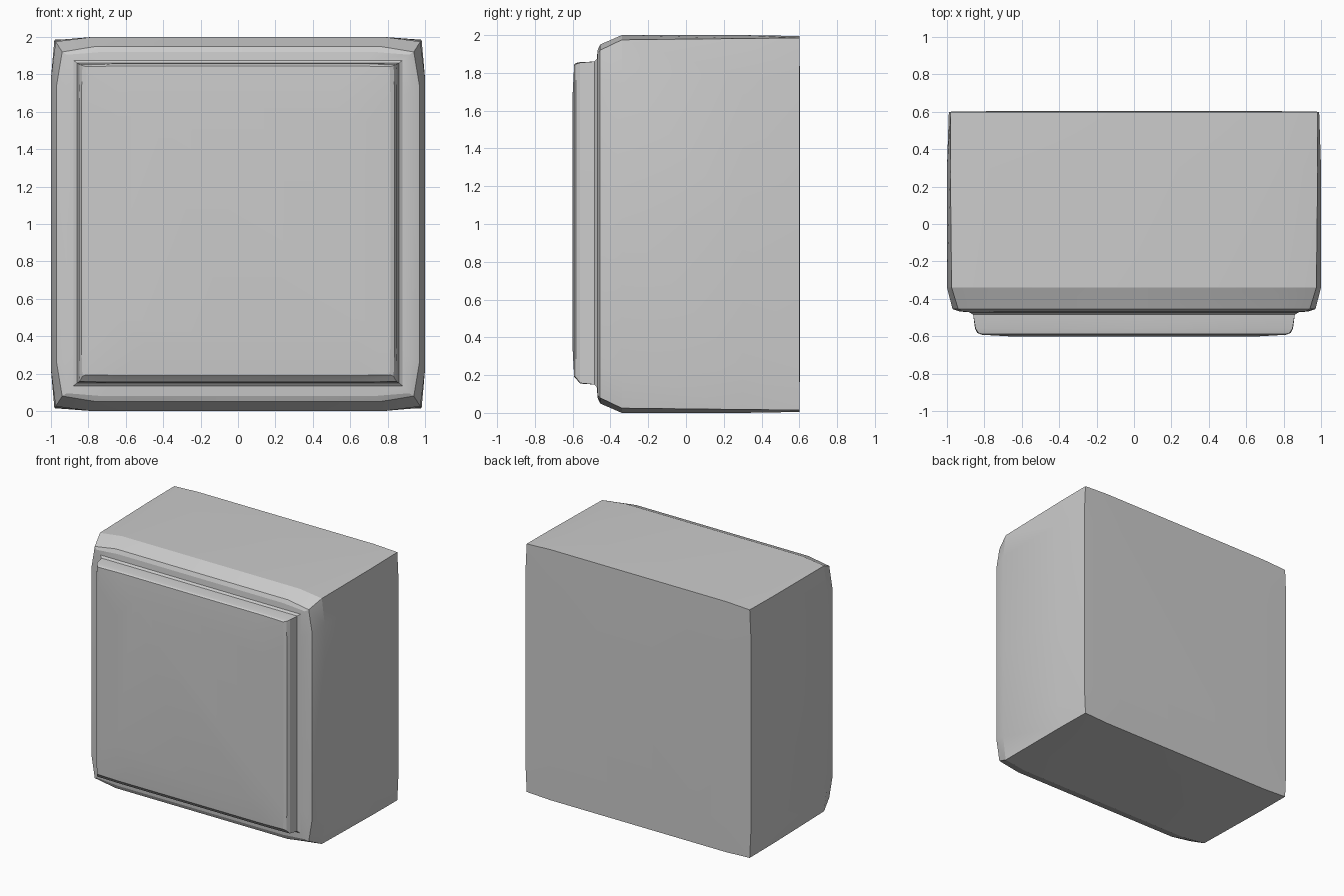
import bpy, bmesh

if "Cube" in bpy.data.objects:
    bpy.data.objects.remove(bpy.data.objects["Cube"])


def outline(y, x, top, bottom, corner, split=0.78):
    """Rounded-out rectangle at depth y: corners pulled in, sides gently bowed."""
    zc, hz = (top + bottom) / 2, (top - bottom) / 2
    cx, cz = x - corner, hz - corner
    sx, sz = x * split, hz * split
    quarter = [(x, 0), (x, sz), (cx, cz), (sx, hz)]
    right_top = quarter + [(0, hz)]
    left_top = [(-a, b) for a, b in reversed(quarter)]
    lower = [(-a, -b) for a, b in quarter[1:]]
    lower_right = [(0, -hz)] + [(a, -b) for a, b in reversed(quarter[1:])]
    pts = right_top + left_top + lower + lower_right
    return [(a, y, zc + b) for a, b in pts]


def loft(name, rings, cap_start=False, cap_end=False):
    """Skin a list of outlines into one mesh object."""
    bm = bmesh.new()
    loops = [[bm.verts.new(p) for p in ring] for ring in rings]
    n = len(loops[0])
    for a, b in zip(loops, loops[1:]):
        for i in range(n):
            j = (i + 1) % n
            bm.faces.new((a[i], a[j], b[j], b[i]))
    if cap_start:
        bm.faces.new(loops[0])
    if cap_end:
        bm.faces.new(loops[-1])
    bmesh.ops.recalc_face_normals(bm, faces=bm.faces)
    # An open shell must still face away from the model's middle
    probe = max(bm.faces, key=lambda f: f.calc_center_median().x)
    if probe.normal.x < 0:
        bmesh.ops.reverse_faces(bm, faces=bm.faces)
    mesh = bpy.data.meshes.new(name)
    bm.to_mesh(mesh)
    bm.free()
    obj = bpy.data.objects.new(name, mesh)
    bpy.context.collection.objects.link(obj)
    bpy.ops.object.select_all(action='DESELECT')
    obj.select_set(True)
    bpy.context.view_layer.objects.active = obj
    bpy.ops.object.shade_smooth_by_angle(angle=0.3)
    return obj


# Main block: flat back, bowed sides, bevelled front rim, open where the panel sits
loft("body", [
    outline(0.603, 0.78, 1.78, 0.22, 0.0),
    outline(0.60, 0.99, 1.995, 0.005, 0.01),
    outline(0.30, 1.0, 2.0, 0.0, 0.018),
    outline(-0.34, 1.0, 2.0, 0.0, 0.025),
    outline(-0.455, 0.97, 1.95, 0.05, 0.03),
    outline(-0.468, 0.93, 1.92, 0.08, 0.015),
    outline(-0.472, 0.88, 1.875, 0.135, 0.0),
], cap_start=True)

# Raised front panel: small fillet at its foot, bevelled edge, slightly domed face
loft("front_panel", [
    outline(-0.472, 0.88, 1.875, 0.135, 0.0),
    outline(-0.485, 0.86, 1.86, 0.15, 0.0),
    outline(-0.56, 0.85, 1.857, 0.155, 0.003),
    outline(-0.582, 0.838, 1.853, 0.18, 0.006),
    outline(-0.592, 0.815, 1.845, 0.19, 0.004),
    outline(-0.602, 0.64, 1.65, 0.37, 0.0),
], cap_end=True)
